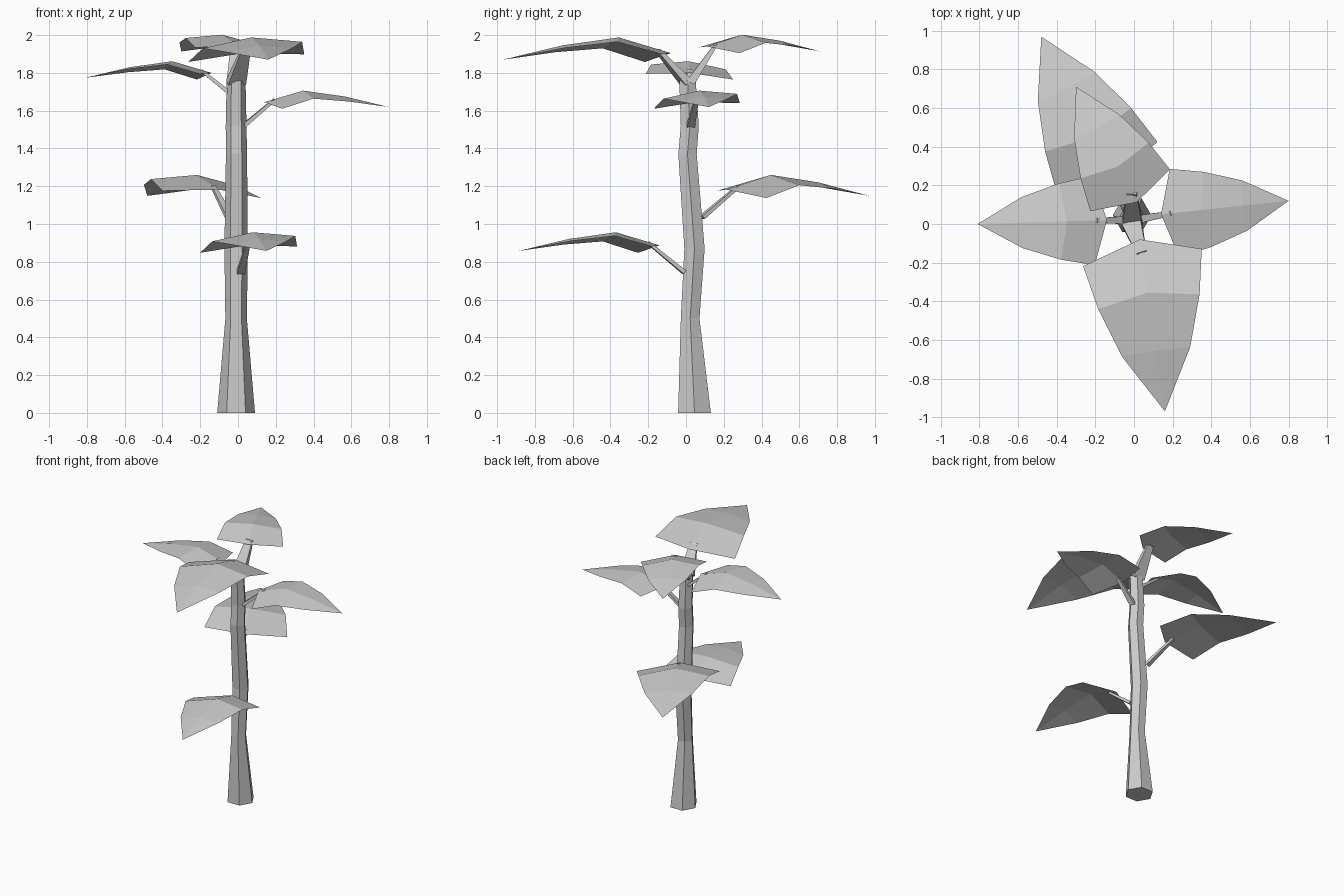
import bpy, math
from mathutils import Vector

if "Cube" in bpy.data.objects:
    bpy.data.objects.remove(bpy.data.objects["Cube"])


def make(name, verts, faces):
    mesh = bpy.data.meshes.new(name)
    mesh.from_pydata([tuple(v) for v in verts], [], faces)
    mesh.update()
    ob = bpy.data.objects.new(name, mesh)
    bpy.context.collection.objects.link(ob)
    return ob


def loft(name, rings):
    """Skin equal-sized rings and cap both ends."""
    n = len(rings[0])
    verts = [v for r in rings for v in r]
    faces = [(k * n + i, k * n + (i + 1) % n, (k + 1) * n + (i + 1) % n, (k + 1) * n + i)
             for k in range(len(rings) - 1) for i in range(n)]
    faces += [tuple(range(n))[::-1], tuple(range(len(verts) - n, len(verts)))]
    return make(name, verts, faces)


# Trunk: slightly crooked six-sided column (z, x, y, radius)
path = [(0, -.01, .045, .10), (.5, -.01, .022, .057), (.87, -.01, .045, .062),
        (1.37, -.008, .008, .056), (1.52, -.01, .02, .055), (1.76, -.01, .008, .05)]
loft("trunk", [[Vector((x + r * math.cos(i * math.pi / 3), y + r * math.sin(i * math.pi / 3), z))
                for i in range(6)] for z, x, y, r in path])


def twig(name, start, end, w0, w1):
    """Flat tapering four-sided stem; w = (half width, half thickness)."""
    a, b = Vector(start), Vector(end)
    d = (b - a).normalized()
    side = d.cross(Vector((0, 0, 1))).normalized()
    up = side.cross(d)
    loft(name, [[p + side * w[0] * i + up * w[1] * j
                 for i, j in ((1, 1), (-1, 1), (-1, -1), (1, -1))]
                for p, w in ((a, w0), (b, w1))])


# Leaf rows, relative to leaf length:
# (middle along, middle height, side along, side height, half width)
ROWS = [(0, 0, .105, -.03, .345), (.31, .092, .362, .047, .295), (.645, .045, .656, .018, .197)]


def leaf(name, base, tip):
    b = Vector(base)
    d = Vector((tip[0] - b.x, tip[1] - b.y, 0))
    L = d.length
    d.normalize()
    right = Vector((d.y, -d.x, 0))

    def pt(t, s, h):
        return b + L * (d * t + right * s + Vector((0, 0, h - .065 * s)))

    verts = []
    for mt, mh, st, sh, w in ROWS:
        verts += [pt(st, -w, sh), pt(mt, 0, mh), pt(st, w, sh)]
    verts.append(pt(1, 0, -.039))
    faces = [(1, 0, 3, 4), (2, 1, 4, 5), (4, 3, 6, 7), (5, 4, 7, 8), (7, 6, 9), (8, 7, 9)]
    make(name, verts, [f[::-1] for f in faces])
    return pt(.08, 0, .018)


# Each branch: leaf base, leaf tip, stem start, stem base size, stem end size
fork, fork_end = (.05, .022), (.026, .009)
thin, thin_end = (.021, .011), (.012, .008)
branches = [
    ("top_front", (.03, -.08, 1.905), (.16, -.97), (-.01, .0, 1.75), fork, fork_end),
    ("top_back", (.013, .112, 1.94), (-.3, .71), (-.01, .025, 1.75), fork, fork_end),
    ("left", (-.14, .02, 1.80), (-.81, 0), (-.04, .02, 1.69), thin, thin_end),
    ("right", (.14, .05, 1.645), (.8, .12), (.03, .025, 1.52), thin, thin_end),
    ("middle_back", (-.1, .215, 1.182), (-.48, .97), (-.045, .085, 1.035), thin, thin_end),
    ("low_front", (.045, -.14, .887), (.15, -.885), (.015, -.01, .745), thin, thin_end),
]
for name, base, tip, start, w0, w1 in branches:
    end = leaf(name + "_leaf", base, tip)
    twig(name + "_stem", start, end, w0, w1)
